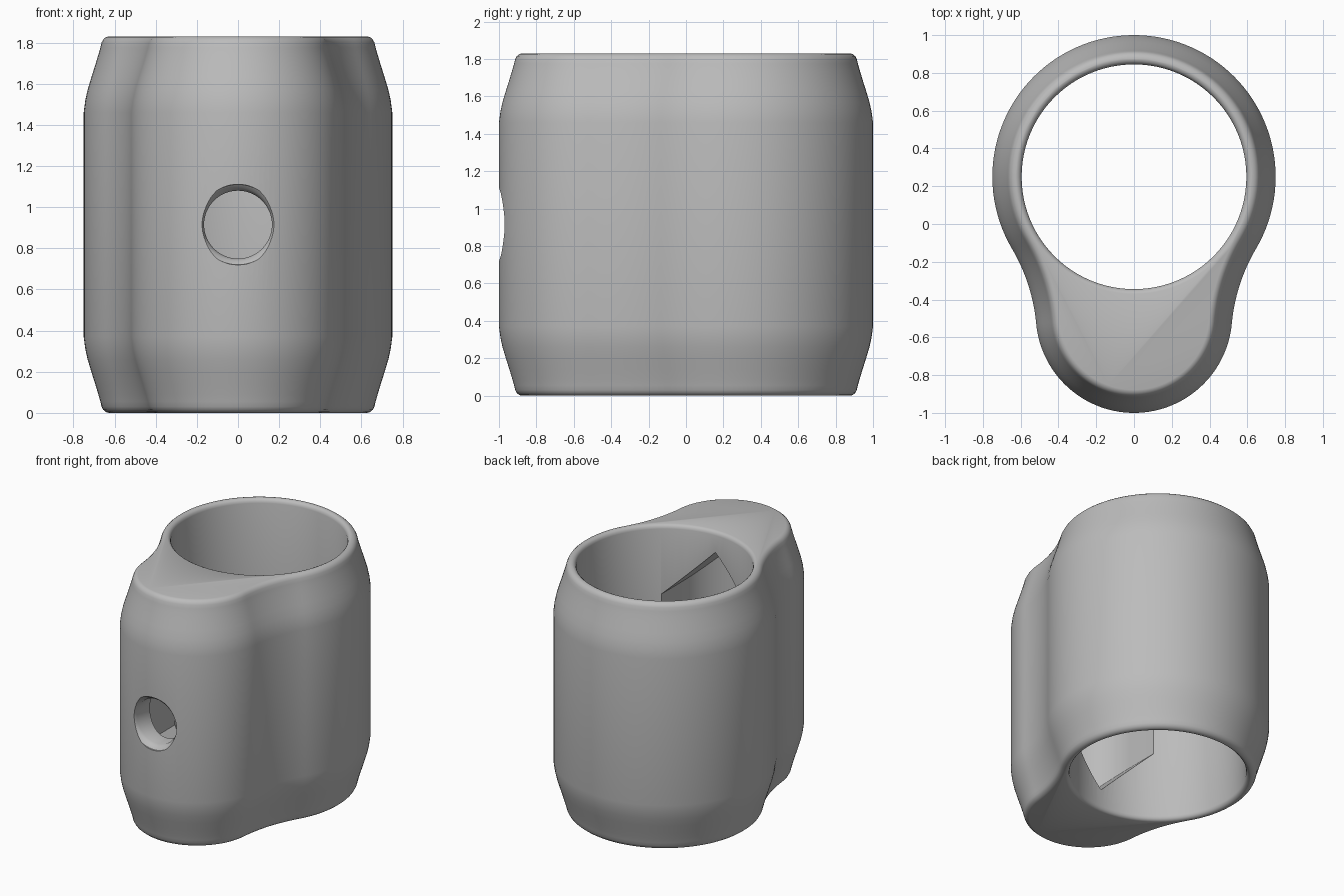
import bpy, bmesh
from math import sin, cos, pi, atan2, sqrt, radians

cube = bpy.data.objects.get("Cube")
if cube:
    bpy.data.objects.remove(cube)

HEIGHT = 1.83
MID = HEIGHT / 2
BORE_Y, BORE_R = 0.25, 0.595       # main bore
BODY_R = 0.75                      # round back of the body
LOBE_Y, LOBE_R = -0.48, 0.52       # narrower front lobe
BLEND_R = 0.95                     # hollow blend between the two
POCKET_R, PEAK = 0.36, 0.76        # inner pocket half width and half height
HOLE_R = 0.165

grey = bpy.data.materials.new("plain grey")
grey.use_nodes = True
grey.diffuse_color = (0.5, 0.5, 0.5, 1)
grey.node_tree.nodes["Principled BSDF"].inputs["Base Color"].default_value = (0.5, 0.5, 0.5, 1)


def loft(name, rings):
    """Closed solid skinned through rings of equal point count."""
    bm = bmesh.new()
    loops = [[bm.verts.new(p) for p in ring] for ring in rings]
    for a, b in zip(loops, loops[1:]):
        for i in range(len(a)):
            j = (i + 1) % len(a)
            bm.faces.new((a[i], a[j], b[j], b[i]))
    bm.faces.new(loops[0][::-1])
    bm.faces.new(loops[-1])
    bmesh.ops.recalc_face_normals(bm, faces=bm.faces)
    mesh = bpy.data.meshes.new(name)
    bm.to_mesh(mesh)
    bm.free()
    mesh.materials.append(grey)
    obj = bpy.data.objects.new(name, mesh)
    bpy.context.collection.objects.link(obj)
    return obj


def arc(cx, cy, r, a0, a1, n):
    angles = [a0 + (a1 - a0) * i / n for i in range(n + 1)]
    return [(cx + r * cos(a), cy + r * sin(a)) for a in angles]


def outline(inset):
    """Plan of the body: big circle, hollow blend, front lobe, mirrored."""
    d1, d2, gap = BODY_R + BLEND_R, LOBE_R + BLEND_R, BORE_Y - LOBE_Y
    drop = (d1 * d1 - d2 * d2 + gap * gap) / (2 * gap)
    cx, cy = sqrt(d1 * d1 - drop * drop), BORE_Y - drop
    a1 = atan2(cy - BORE_Y, cx)
    a2 = atan2(cy - LOBE_Y, cx)
    half = arc(0, BORE_Y, BODY_R - inset, pi / 2, a1, 40)
    half += arc(cx, cy, BLEND_R + inset, a1 + pi, a2 + pi, 14)[1:-1]
    half += arc(0, LOBE_Y, LOBE_R - inset, a2, -pi / 2, 30)
    return half + [(-x, y) for x, y in half[-2:0:-1]]


# Body: the outline swept up with softly drawn-in ends
ends = [(0, 0.122), (0.004, 0.108), (0.015, 0.095), (0.03, 0.087), (0.055, 0.081),
        (0.09, 0.071), (0.14, 0.056), (0.2, 0.037), (0.26, 0.019), (0.31, 0.008), (0.37, 0)]
levels = ends + [(HEIGHT - z, k) for z, k in reversed(ends)]
body = loft("collar_body", [[(x, y, z) for x, y in outline(k)] for z, k in levels])

# Main bore with rounded rims
rim = [(-0.05, 0.025), (0, 0.025), (0.005, 0.014), (0.014, 0.005), (0.03, 0)]
rims = rim + [(HEIGHT - z, k) for z, k in reversed(rim)]
bore = loft("bore_cutter", [[(x, y, z) for x, y in arc(0, BORE_Y, BORE_R + k, 0, 2 * pi, 96)[:-1]]
                            for z, k in rims])

# Inner pocket with pointed top and bottom, open to the bore
columns = []
for i in range(33):
    t = -pi / 2 + pi * i / 32
    x, front = POCKET_R * sin(t), LOBE_Y - POCKET_R * cos(t)
    h = PEAK - abs(x)
    columns.append([(x, front, MID - h), (x, 0, MID - h), (x, 0, MID + h), (x, front, MID + h)])
pocket = loft("pocket_cutter", columns)

# Front hole with an eased edge
edge = [(-1.05, 0.035), (-0.99, 0.03), (-0.975, 0.012), (-0.95, 0), (-0.6, 0)]
hole = loft("front_hole_cutter", [[(x, y, z) for x, z in arc(0, MID, HOLE_R + k, 0, 2 * pi, 64)[:-1]]
                                  for y, k in edge])

# Cut the openings, then remove the cutters
bpy.context.view_layer.objects.active = body
body.select_set(True)
for cutter in (bore, pocket, hole):
    cutter.hide_render = True
    mod = body.modifiers.new(cutter.name, "BOOLEAN")
    mod.operation = "DIFFERENCE"
    mod.solver = "EXACT"
    mod.object = cutter
    bpy.ops.object.modifier_apply(modifier=mod.name)
    bpy.data.objects.remove(cutter)

bpy.ops.object.shade_smooth_by_angle(angle=radians(35))
